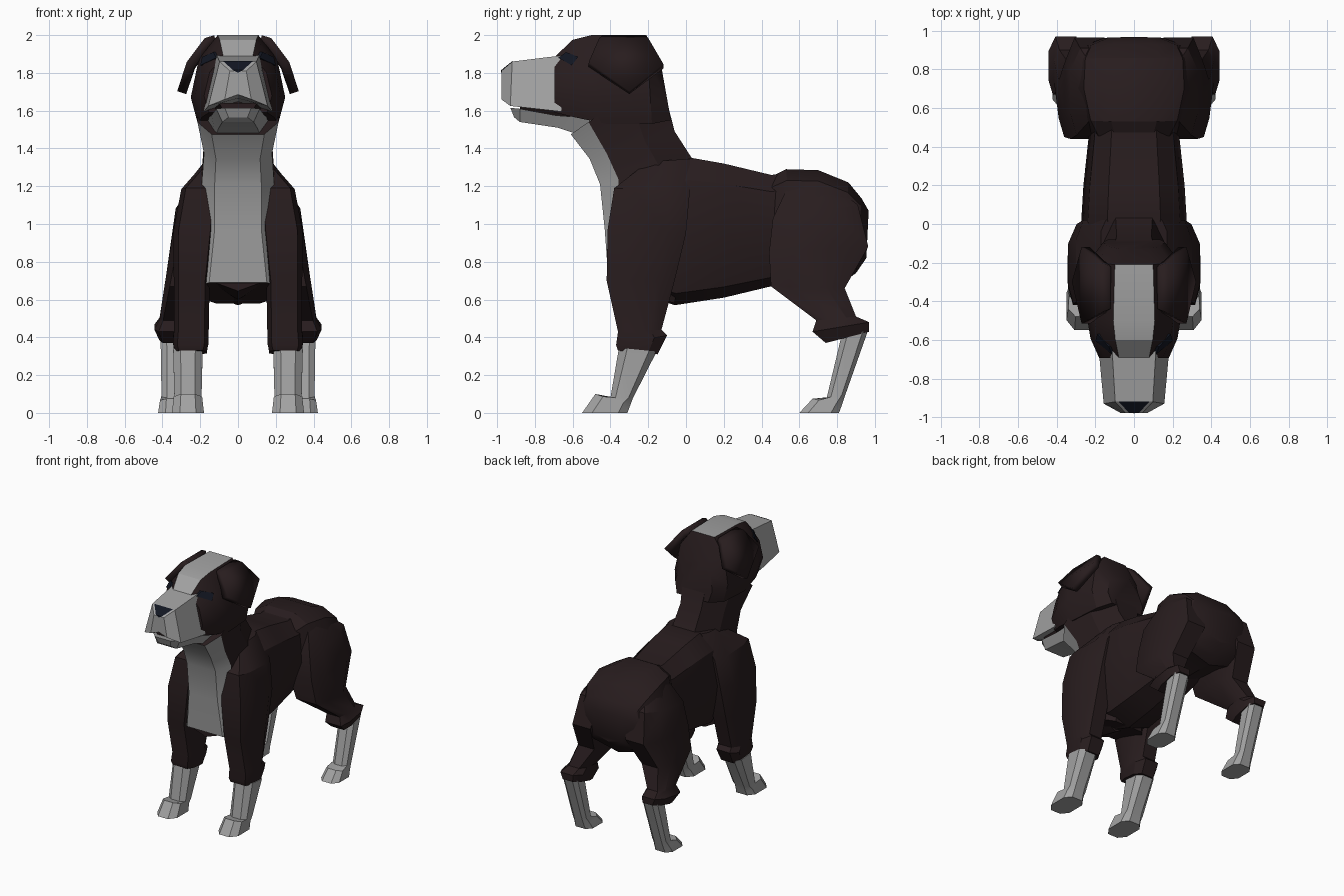
import bpy
import bmesh
import math
from mathutils import Vector
from mathutils.bvhtree import BVHTree

if "Cube" in bpy.data.objects:
    bpy.data.objects.remove(bpy.data.objects["Cube"])


def material(name, rgb):
    m = bpy.data.materials.new(name)
    m.diffuse_color = (*rgb, 1)
    m.use_nodes = True
    m.node_tree.nodes["Principled BSDF"].inputs["Base Color"].default_value = m.diffuse_color
    return m


DARK = material("dark_coat", (0.021, 0.012, 0.013))
PALE = material("pale_coat", (0.36, 0.36, 0.36))
NAVY = material("nose_and_eyes", (0.006, 0.008, 0.016))


def finish(name, bm, mats, mirror=False, thickness=0):
    bmesh.ops.recalc_face_normals(bm, faces=bm.faces[:])
    for f in bm.faces:
        f.smooth = True
    me = bpy.data.meshes.new(name)
    bm.to_mesh(me)
    bm.free()
    me.set_sharp_from_angle(angle=math.radians(28))
    for m in mats:
        me.materials.append(m)
    ob = bpy.data.objects.new(name, me)
    bpy.context.collection.objects.link(ob)
    if thickness:
        mod = ob.modifiers.new("thickness", 'SOLIDIFY')
        mod.thickness = thickness
        mod.offset = 0
    if mirror:
        mod = ob.modifiers.new("mirror", 'MIRROR')
        mod.use_mirror_merge = False
    return ob


def loft(name, stations, half, mats, mirror=False, accent=None):
    """Station: (y1, z1, y2, z2, half width, centre x); the half section
    lists (width fraction, fraction of the way from point 1 to point 2)."""
    section = half + [(-u, t) for u, t in reversed(half) if u > 0]
    bm = bmesh.new()
    rings = []
    for s in stations:
        y1, z1, y2, z2, w = s[:5]
        cx = s[5] if len(s) > 5 else 0
        rings.append([bm.verts.new((cx + u * w, y1 + t * (y2 - y1), z1 + t * (z2 - z1)))
                      for u, t in section])
    n = len(section)
    for r in range(len(rings) - 1):
        for c in range(n):
            d = (c + 1) % n
            f = bm.faces.new((rings[r][c], rings[r][d], rings[r + 1][d], rings[r + 1][c]))
            f.material_index = int(bool(accent and accent(r, c, n)))
    bm.faces.new(rings[0])
    bm.faces.new(rings[-1])
    return finish(name, bm, mats, mirror)


def hull(name, pts, mat, mirror=False):
    bm = bmesh.new()
    for p in pts:
        bm.verts.new(p)
    bmesh.ops.convex_hull(bm, input=bm.verts[:])
    return finish(name, bm, [mat], mirror)


# Half cross-sections
LIMB = [(.75, 0), (1, .25), (1, .75), (.6, 1)]
PAW = [(.5, 0), (1, .22), (1, .8), (.55, 1)]
BODY = [(.5, 0), (.87, .15), (1, .5), (.65, .92), (0, 1)]
RUMP = [(.42, 0), (.8, .1), (1, .42), (.7, .88), (0, 1)]
NECK = [(.65, 0), (1, .2), (1, .65), (.5, 1)]
SKULL = [(.43, 0), (.83, .27), (1, .7), (.85, 1)]
MUZZLE = [(.62, 0), (1, 1), (0, .83)]
JAW = [(1, 0), (.72, 1)]

# Barrel and rounded rump
loft("barrel", [(-.25, 1.27, -.32, .66, .2), (.03, 1.35, -.06, .57, .275),
                (.2, 1.32, .2, .61, .262), (.45, 1.26, .45, .67, .235),
                (.58, 1.27, .6, .72, .22)], BODY, [DARK])
loft("rump", [(.45, 1.25, .5, .7, .23), (.53, 1.29, .58, .7, .28),
              (.7, 1.285, .72, .7, .325), (.86, 1.22, .83, .69, .315),
              (.93, 1.135, .9, .74, .275), (.967, 1.07, .955, .82, .16)], RUMP, [DARK])

# Neck and breast with pale front
loft("neck_and_chest", [(-.61, 1.475, -.14, 1.8, .215), (-.51, 1.345, -.06, 1.49, .18),
                        (-.455, 1.21, .03, 1.35, .19), (-.43, .97, 0, 1.0, .19),
                        (-.41, .69, -.06, .58, .235)], NECK, [DARK, PALE],
     accent=lambda r, c, n: c == n - 1 or c in (0, n - 2))
hull("breast_tip", [(-.15, -.40, .7), (.15, -.40, .7), (0, -.40, .645),
                    (-.15, -.2, .68), (.15, -.2, .68), (0, -.2, .6)], DARK)

# Head with forehead stripe
head = loft("head", [(-.695, 1.885, -.695, 1.59, .18), (-.6, 1.975, -.59, 1.565, .225),
                     (-.5, 2.0, -.42, 1.53, .25), (-.21, 2.0, -.18, 1.53, .23),
                     (-.13, 1.83, -.08, 1.55, .16)], SKULL, [DARK, PALE],
            accent=lambda r, c, n: c == n - 1 and r < 3)
loft("muzzle", [(-.66, 1.892, -.66, 1.595, .182), (-.92, 1.86, -.93, 1.625, .157),
                (-.978, 1.81, -.978, 1.66, .07)], MUZZLE, [PALE])
loft("mouth", [(-.6, 1.61, -.6, 1.56, .14), (-.88, 1.64, -.88, 1.59, .1)], JAW, [DARK])
loft("lower_jaw", [(-.5, 1.56, -.56, 1.47, .165), (-.69, 1.575, -.68, 1.51, .14),
                   (-.88, 1.61, -.88, 1.54, .115), (-.93, 1.615, -.91, 1.565, .07)],
     JAW, [PALE])
hull("nose", [(-.08, -.919, 1.863), (.08, -.919, 1.863), (0, -.98, 1.80),
              (.025, -.979, 1.814), (-.025, -.979, 1.814), (0, -.93, 1.82)], NAVY)

# Eyes projected onto the side of the skull
tree = BVHTree.FromPolygons([v.co for v in head.data.vertices],
                            [p.vertices for p in head.data.polygons])
eye = []
for y, z in [(-.675, 1.88), (-.635, 1.91), (-.57, 1.885), (-.605, 1.84)]:
    hit = tree.ray_cast(Vector((1, y, z)), Vector((-1, 0, 0)))[0]
    x = hit.x if hit else .12
    eye += [(x + .012, y, z), (x - .02, y, z)]
hull("eye", eye, NAVY, mirror=True)

# Folded ears
bm = bmesh.new()
a, b, c, d, e, f, g = [bm.verts.new(p) for p in [
    (.12, -.44, 1.975), (.12, -.22, 1.975), (.16, -.2, 1.965), (.16, -.46, 1.965),
    (.25, -.12, 1.835), (.25, -.515, 1.845), (.298, -.3, 1.695)]]
for face in [(a, b, c, d), (d, c, e, f), (f, e, g)]:
    bm.faces.new(face)
finish("ear", bm, [DARK], mirror=True, thickness=.05)

# Front legs and pale socks
loft("front_leg", [(-.2, 1.33, .02, 1.345, .06, .11), (-.38, 1.19, .02, 1.17, .095, .205),
                   (-.415, .97, 0, .95, .112, .23), (-.42, .7, -.06, .7, .095, .245),
                   (-.36, .43, -.13, .44, .092, .247), (-.37, .36, -.1, .41, .095, .25),
                   (-.36, .33, -.15, .31, .085, .25)], LIMB, [DARK], mirror=True)
loft("front_paw", [(-.355, .345, -.155, .325, .078, .265), (-.40, .08, -.28, .08, .072, .265),
                   (-.48, .10, -.295, .04, .075, .265), (-.55, 0, -.31, 0, .085, .265)],
     PAW, [PALE], mirror=True)

# Hind legs and pale socks
loft("hind_leg", [(.56, 1.24, .78, 1.21, .09, .14), (.46, 1.03, .91, 1.1, .13, .2),
                  (.44, .85, .965, .88, .13, .23), (.45, .67, .84, .66, .115, .275),
                  (.69, .49, .9, .51, .075, .34), (.67, .43, .97, .48, .09, .353),
                  (.74, .37, .97, .43, .072, .345)], LIMB, [DARK], mirror=True)
loft("hind_paw", [(.82, .395, .965, .44, .065, .345), (.745, .08, .845, .1, .06, .345),
                  (.67, .075, .825, .04, .068, .345), (.60, 0, .81, 0, .078, .345)],
     PAW, [PALE], mirror=True)
